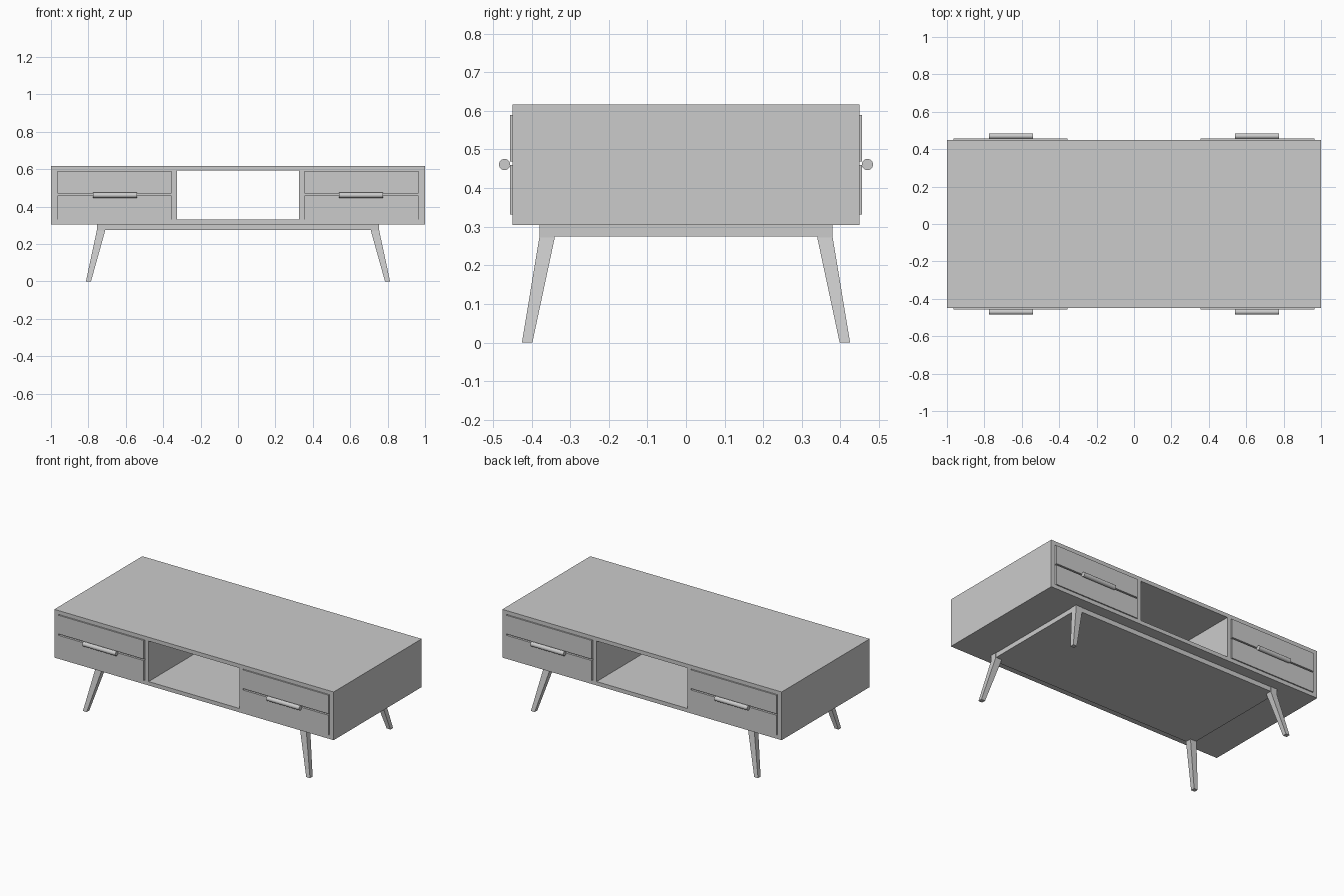
import bpy
import bmesh
from mathutils import Vector

if "Cube" in bpy.data.objects:
    bpy.data.objects.remove(bpy.data.objects["Cube"], do_unlink=True)

grey = bpy.data.materials.new("plain grey")
grey.use_nodes = True
grey.diffuse_color = (0.6, 0.6, 0.6, 1)
grey.node_tree.nodes["Principled BSDF"].inputs["Base Color"].default_value = grey.diffuse_color


def finish(name, bm):
    bmesh.ops.recalc_face_normals(bm, faces=bm.faces)
    mesh = bpy.data.meshes.new(name)
    bm.to_mesh(mesh)
    bm.free()
    mesh.materials.append(grey)
    obj = bpy.data.objects.new(name, mesh)
    bpy.context.collection.objects.link(obj)
    return obj


def box(name, low, high):
    bm = bmesh.new()
    low, high = Vector(low), Vector(high)
    bmesh.ops.create_cube(bm, size=1)
    for v in bm.verts:
        v.co = (low + high) / 2 + v.co * (high - low)
    return finish(name, bm)


def leg(name, sx, sy):
    # square sections: straight block at the top, then a splayed taper
    sections = [(0.71, 0.755, 0.34, 0.38, 0.305),
                (0.71, 0.755, 0.34, 0.38, 0.272),
                (0.786, 0.813, 0.398, 0.425, 0)]
    bm = bmesh.new()
    rings = []
    for x0, x1, y0, y1, z in sections:
        corners = [(x0, y0), (x1, y0), (x1, y1), (x0, y1)]
        rings.append([bm.verts.new((sx * x, sy * y, z)) for x, y in corners])
    for a, b in zip(rings, rings[1:]):
        for i in range(4):
            j = (i + 1) % 4
            bm.faces.new((a[i], a[j], b[j], b[i]))
    bm.faces.new(rings[0])
    bm.faces.new(rings[-1])
    return finish(name, bm)


def handle(name, x, y, z, length, radius):
    bpy.ops.mesh.primitive_cylinder_add(vertices=32, radius=radius, depth=length,
                                        location=(x, y, z), rotation=(0, 1.570796, 0))
    obj = bpy.context.object
    obj.name = name
    obj.data.materials.append(grey)
    bpy.ops.object.shade_smooth_by_angle()


# Case, open through the middle
D = 0.45
BOTTOM, FLOOR, CEILING, TOP = 0.305, 0.33, 0.592, 0.617
box("top_board", (-1, -D, CEILING), (1, D, TOP))
box("bottom_board", (-1, -D, BOTTOM), (1, D, FLOOR))
box("base_slab", (-0.752, -0.378, 0.275), (0.752, 0.378, BOTTOM))

for side, sx in (("left", 1), ("right", -1)):
    def span(name, x0, x1, y0, y1, z0, z1):
        a, b = sorted((sx * x0, sx * x1))
        box(name, (a, y0, z0), (b, y1, z1))

    span(side + "_end_board", 0.97, 1, -D, D, FLOOR, CEILING)
    span(side + "_divider", 0.325, 0.352, -D, D, FLOOR, CEILING)
    span(side + "_drawer_box", 0.352, 0.97, -0.442, 0.442, FLOOR, CEILING)

    # Drawer fronts, handles and legs on both long sides
    for end, sy in (("front", -1), ("back", 1)):
        y0, y1 = sorted((sy * 0.44, sy * 0.456))
        tag = side + "_" + end
        span(tag + "_upper_drawer_face", 0.356, 0.966, y0, y1, 0.469, CEILING - 0.002)
        span(tag + "_lower_drawer_face", 0.356, 0.966, y0, y1, FLOOR + 0.001, 0.46)
        handle(tag + "_handle", sx * 0.658, sy * 0.47, 0.461, 0.236, 0.0145)
        leg(tag + "_leg", sx, sy)
